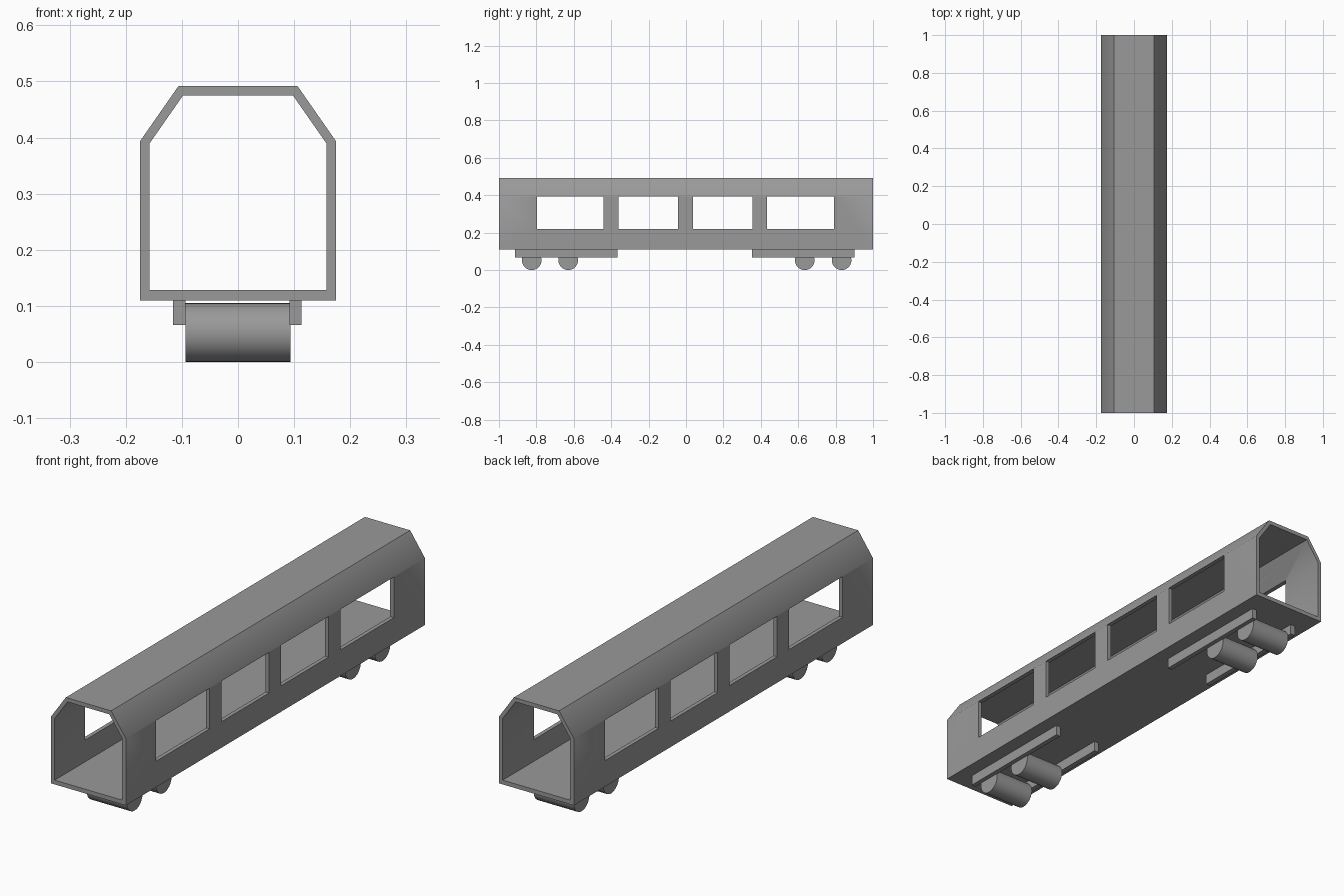
import bpy
import bmesh
from math import radians
from mathutils import Matrix, Vector

cube = bpy.data.objects.get("Cube")
if cube:
    bpy.data.objects.remove(cube, do_unlink=True)

grey = bpy.data.materials.new("plain grey")
grey.use_nodes = True
GREY = (0.32, 0.32, 0.32, 1)
grey.diffuse_color = GREY
grey.node_tree.nodes["Principled BSDF"].inputs["Base Color"].default_value = GREY


def finish(bm, name):
    """Turn a bmesh into a named grey object."""
    bmesh.ops.recalc_face_normals(bm, faces=bm.faces)
    mesh = bpy.data.meshes.new(name)
    bm.to_mesh(mesh)
    bm.free()
    mesh.materials.append(grey)
    obj = bpy.data.objects.new(name, mesh)
    bpy.context.collection.objects.link(obj)
    return obj


def add_box(bm, low, high):
    low, high = Vector(low), Vector(high)
    matrix = Matrix.Translation((low + high) / 2) @ Matrix.Diagonal((high - low).to_4d())
    matrix[3][3] = 1
    bmesh.ops.create_cube(bm, size=1, matrix=matrix)


def smooth(obj, angle):
    bpy.ops.object.select_all(action="DESELECT")
    obj.select_set(True)
    bpy.context.view_layer.objects.active = obj
    bpy.ops.object.shade_smooth_by_angle(angle=radians(angle))


# Carriage shell: a six-sided tube, open at both ends
def section(half):
    return half + [(-x, z) for x, z in reversed(half)]


outer = section([(0.175, 0.11), (0.175, 0.393), (0.106, 0.492)])
inner = section([(0.158, 0.128), (0.158, 0.389), (0.098, 0.475)])
bm = bmesh.new()
rings = [[bm.verts.new((x, -1, z)) for x, z in ring] for ring in (outer, inner)]
count = len(outer)
faces = []
for i in range(count):
    j = (i + 1) % count
    faces.append(bm.faces.new((rings[0][i], rings[0][j], rings[1][j], rings[1][i])))
result = bmesh.ops.extrude_face_region(bm, geom=faces, use_keep_orig=True)
moved = [v for v in result["geom"] if isinstance(v, bmesh.types.BMVert)]
bmesh.ops.translate(bm, verts=moved, vec=(0, 2, 0))
body = finish(bm, "carriage_body")

# Window openings through both side walls
bm = bmesh.new()
for start, end in ((-0.797, -0.44), (-0.36, -0.042), (0.038, 0.355), (0.434, 0.792)):
    add_box(bm, (-0.3, start, 0.22), (0.3, end, 0.392))
cutter = finish(bm, "window_cutter")
cutter.hide_render = True

cut = body.modifiers.new("windows", "BOOLEAN")
cut.operation = "DIFFERENCE"
cut.solver = "EXACT"
cut.object = cutter
bpy.context.view_layer.objects.active = body
bpy.ops.object.modifier_apply(modifier=cut.name)
bpy.data.objects.remove(cutter, do_unlink=True)
smooth(body, 40)

# Bogies: two side rails and two wide rollers at each end
bogies = {
    "front": ((-0.914, -0.367), (-0.825, -0.63)),
    "rear": ((0.354, 0.901), (0.635, 0.832)),
}
RADIUS = 0.0525
for end_name, (rail, axles) in bogies.items():
    for side_name, x0, x1 in (("left", 0.092, 0.113), ("right", -0.116, -0.094)):
        bm = bmesh.new()
        add_box(bm, (x0, rail[0], 0.066), (x1, rail[1], 0.112))
        finish(bm, f"{end_name}_{side_name}_bogie_rail")
    for number, y in enumerate(axles, 1):
        bm = bmesh.new()
        matrix = Matrix.Translation((0, y, RADIUS)) @ Matrix.Rotation(radians(90), 4, "Y")
        bmesh.ops.create_cone(bm, cap_ends=True, segments=32, radius1=RADIUS,
                              radius2=RADIUS, depth=0.188, matrix=matrix)
        smooth(finish(bm, f"{end_name}_wheel_{number}"), 30)
